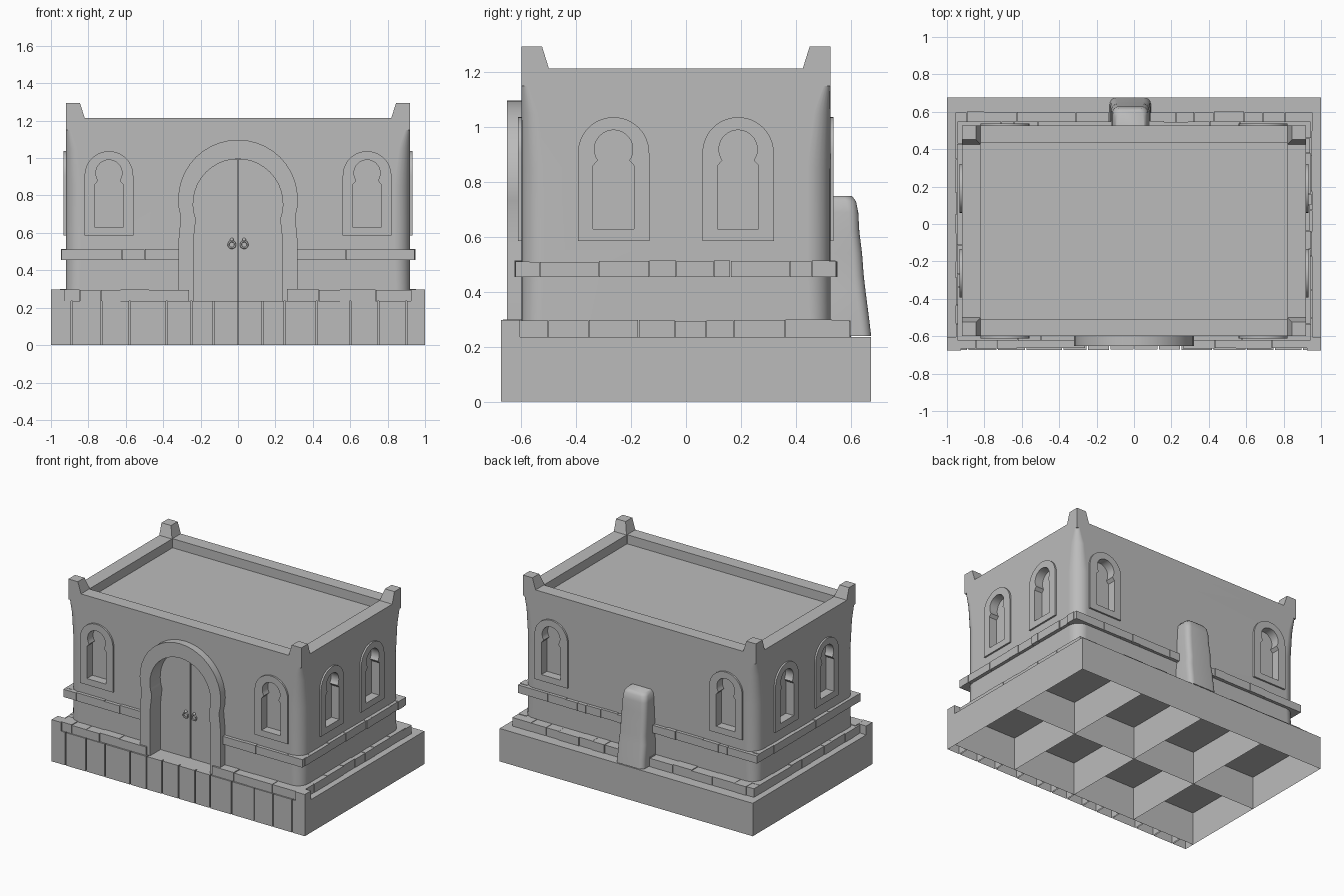
import bpy, bmesh, math, random
from math import sin, cos, pi, radians
from mathutils import Matrix, Vector

random.seed(4)
if "Cube" in bpy.data.objects:
    bpy.data.objects.remove(bpy.data.objects["Cube"])

stone = bpy.data.materials.new("grey_stone")
stone.use_nodes = True
COLOR = (0.5, 0.5, 0.5, 1)
stone.diffuse_color = COLOR
stone.node_tree.nodes["Principled BSDF"].inputs["Base Color"].default_value = COLOR


def finish(bm, name, smooth=None):
    bmesh.ops.recalc_face_normals(bm, faces=bm.faces)
    mesh = bpy.data.meshes.new(name)
    bm.to_mesh(mesh)
    bm.free()
    obj = bpy.data.objects.new(name, mesh)
    bpy.context.collection.objects.link(obj)
    mesh.materials.append(stone)
    if smooth:
        shade(obj, smooth)
    return obj


def shade(obj, angle):
    bpy.ops.object.select_all(action='DESELECT')
    obj.select_set(True)
    bpy.context.view_layer.objects.active = obj
    bpy.ops.object.shade_smooth_by_angle(angle=radians(angle))


def box(bm, lo, hi, M=Matrix(), open_bottom=False):
    lo, hi = Vector(lo), Vector(hi)
    size = Matrix.Diagonal((*(hi - lo), 1))
    verts = bmesh.ops.create_cube(bm, size=1, matrix=M @ Matrix.Translation((lo + hi) / 2) @ size)["verts"]
    if open_bottom:
        low = min(verts, key=lambda v: v.co.z).co.z
        faces = {f for v in verts for f in v.link_faces}
        under = [f for f in faces if all(abs(v.co.z - low) < 1e-5 for v in f.verts)]
        bmesh.ops.delete(bm, geom=under, context='FACES_ONLY')


def loft(bm, sections, cx, cy, steps=6):
    """Stack rounded rectangles given as (half x, half y, radius, z)."""
    rings = []
    for hx, hy, r, z in sections:
        ring = []
        for q, (sx, sy) in enumerate(((1, 1), (-1, 1), (-1, -1), (1, -1))):
            for i in range(steps + 1):
                a = (q + i / steps) * pi / 2
                ring.append(bm.verts.new((cx + sx * (hx - r) + r * cos(a),
                                          cy + sy * (hy - r) + r * sin(a), z)))
        rings.append(ring)
    for a, b in zip(rings, rings[1:]):
        for i in range(len(a)):
            j = (i + 1) % len(a)
            bm.faces.new((a[i], a[j], b[j], b[i]))
    bm.faces.new(rings[0])
    bm.faces.new(rings[-1])


def keyhole(hw, base, shoulder, cz, r, dip, n=24):
    """Outline of an arch whose circle starts dip degrees below its centre."""
    d = radians(dip)
    arc = [-d + (pi + 2 * d) * i / n for i in range(n + 1)]
    return [(hw, base), (hw, shoulder)] + [(r * cos(a), cz + r * sin(a)) for a in arc] + \
           [(-hw, shoulder), (-hw, base)]


def layer(bm, outline, d, M):
    return [bm.verts.new(M @ Vector((u, -d, z))) for u, z in outline]


def prism(bm, outline, d0, d1, M):
    a, b = layer(bm, outline, d0, M), layer(bm, outline, d1, M)
    bm.faces.new(a)
    bm.faces.new(b)
    for i in range(len(a)):
        j = (i + 1) % len(a)
        bm.faces.new((a[i], a[j], b[j], b[i]))


def frame(bm, outer, inner, d0, d1, M):
    rings = [layer(bm, o, d, M) for o, d in ((outer, d0), (outer, d1), (inner, d1), (inner, d0))]
    for k in range(4):
        a, b = rings[k], rings[(k + 1) % 4]
        for i in range(len(a)):
            j = (i + 1) % len(a)
            bm.faces.new((a[i], a[j], b[j], b[i]))


# Wall frames: local x runs along the wall, local -y points outward
HX, HY, CY = 0.92, 0.563, -0.037


def wall(x, y, deg):
    return Matrix.Translation((x, y, 0)) @ Matrix.Rotation(radians(deg), 4, 'Z')


FRONT, BACK = wall(0, CY - HY, 0), wall(0, CY + HY, 180)
RIGHT, LEFT = wall(HX, CY, 90), wall(-HX, CY, -90)
windows = [(M, s * u) for M, u in ((FRONT, 0.69), (BACK, 0.69), (RIGHT, 0.227), (LEFT, 0.227))
           for s in (-1, 1)]

# Hollow plinth cells and front planks
FLOOR = 0.235
bm = bmesh.new()
for i in range(4):
    for y0, y1 in ((-0.6, 0.0), (0.0, 0.675)):
        box(bm, (i * 0.5 - 1, y0, 0), (i * 0.5 - 0.5, y1, FLOOR), open_bottom=True)
finish(bm, "plinth")
bm = bmesh.new()
cuts = [-1, -.89, -.73, -.58, -.38, -.25, -.13, 0, .13, .25, .42, .6, .75, .9, 1]
for a, b in zip(cuts, cuts[1:]):
    box(bm, (a + (0.004 if a > -1 else 0), -0.675 + random.uniform(0, 0.004), 0),
        (b - (0.004 if b < 1 else 0), -0.6, FLOOR), open_bottom=True)
finish(bm, "front_planks")

# House body: square at the parapet, rounded corners lower down, sunken roof
bm = bmesh.new()
loft(bm, [(HX, HY, 0.075, FLOOR), (HX, HY, 0.085, 0.5), (HX, HY, 0.085, 0.85),
          (HX, HY, 0.06, 1.05), (HX, HY, 0.025, 1.15), (HX, HY, 0.004, 1.215),
          (0.82, 0.47, 0.004, 1.215), (0.82, 0.47, 0.004, 1.15)], 0, CY)
body = finish(bm, "house_body")

# Recesses for the door and windows
opening = keyhole(0.075, 0.63, 0.86, 0.92, 0.07, 35)
door_in = keyhole(0.237, FLOOR, 0.57, 0.755, 0.24, 20)
door_mid = keyhole(0.26, FLOOR - 0.05, 0.57, 0.765, 0.265, 20)
door_out = keyhole(0.317, FLOOR, 0.57, 0.778, 0.32, 17)
bm = bmesh.new()
prism(bm, door_mid, -0.08, 0.1, FRONT)
for M, u in windows:
    prism(bm, opening, -0.05, 0.1, M @ Matrix.Translation((u, 0, 0)))
cutter = finish(bm, "recess_cutter")
cutter.hide_render = True
cut = body.modifiers.new("recesses", 'BOOLEAN')
cut.operation, cut.solver, cut.object = 'DIFFERENCE', 'EXACT', cutter
bpy.context.view_layer.objects.active = body
bpy.ops.object.modifier_apply(modifier=cut.name)
bpy.data.objects.remove(cutter)
shade(body, 30)
body.modifiers.new("even_normals", 'WEIGHTED_NORMAL').keep_sharp = True

# Window surrounds
bm = bmesh.new()
surround = keyhole(0.13, 0.585, 0.8, 0.907, 0.13, 0)
for M, u in windows:
    frame(bm, surround, opening, -0.01, 0.012, M @ Matrix.Translation((u, 0, 0)))
finish(bm, "window_surrounds", 30)

# Door arch, two leaves and ring handles
bm = bmesh.new()
frame(bm, door_out, door_in, -0.08, 0.052, FRONT)
finish(bm, "door_arch", 30)
for side, name in ((1, "door_leaf_left"), (-1, "door_leaf_right")):
    half = [p for p in door_in if p[0] * side > 0.004]
    top = (side * 0.004, 0.994)
    low = (side * 0.004, FLOOR)
    half = [low] + half + [top] if side > 0 else [top] + half + [low]
    bm = bmesh.new()
    prism(bm, half, -0.085, -0.065, FRONT)
    finish(bm, name)
    face_y = CY - HY + 0.065
    bpy.ops.mesh.primitive_torus_add(major_radius=0.018, minor_radius=0.005, major_segments=20,
                                     minor_segments=8, location=(side * 0.033, face_y - 0.008, 0.537),
                                     rotation=(pi / 2, 0, 0))
    ring = bpy.context.object
    ring.name = "door_ring"
    bpy.ops.mesh.primitive_uv_sphere_add(segments=12, ring_count=8, radius=0.01,
                                         location=(side * 0.033, face_y - 0.006, 0.563))
    knob = bpy.context.object
    knob.name = "door_knob"
    for o in (ring, knob):
        o.data.materials.append(stone)
        shade(o, 60)


def course(name, runs, z0, z1, widths):
    """Rows of uneven blocks along walls, each run as (wall, start, end, depth)."""
    bm = bmesh.new()
    for M, u, end, depth in runs:
        while u < end - 0.001:
            nxt = u + random.uniform(*widths)
            if end - nxt < widths[0] / 2:
                nxt = end
            box(bm, (u + 0.001, -depth + random.uniform(0, 0.006), z0),
                (nxt - 0.001, 0.03, z1 - random.uniform(0, 0.006)), M)
            u = nxt
    finish(bm, name)


# Belt course and foot kerb
course("belt_course", [(FRONT, -0.945, -0.3, 0.028), (FRONT, 0.3, 0.945, 0.028),
                       (BACK, -0.945, 0.945, 0.026), (RIGHT, -0.56, 0.56, 0.028),
                       (LEFT, -0.56, 0.56, 0.028)], 0.455, 0.515, (0.06, 0.26))
course("foot_kerb", [(FRONT, -0.94, -0.26, 0.068), (FRONT, 0.26, 0.94, 0.068),
                     (BACK, -0.955, 0.955, 0.075), (RIGHT, -0.57, 0.57, 0.036),
                     (LEFT, -0.57, 0.57, 0.036)], FLOOR, 0.3, (0.09, 0.2))
bm = bmesh.new()
for s in (-1, 1):
    x0, x1 = sorted((s * 0.925, s))
    box(bm, (x0, -0.675, FLOOR), (x1, -0.605, 0.298))
finish(bm, "kerb_corners")

# Parapet corner posts, sloping on their inner sides
bm = bmesh.new()
for sx in (-1, 1):
    for sy in (-1, 1):
        rings = [[bm.verts.new((sx * (HX - a * w), CY + sy * (HY - b * w), z))
                  for a, b in ((0, 0), (1, 0), (1, 1), (0, 1))]
                 for w, z in ((0.1, 1.15), (0.1, 1.215), (0.075, 1.295))]
        for p, q in zip(rings, rings[1:]):
            for i in range(4):
                bm.faces.new((p[i], p[i - 1], q[i - 1], q[i]))
        bm.faces.new(rings[0])
        bm.faces.new(rings[-1])
finish(bm, "corner_posts")

# Worn buttress against the back wall
bm = bmesh.new()
shape = [(.11, .675, .24), (.108, .668, .3), (.107, .655, .4), (.1, .648, .46), (.102, .642, .54),
         (.098, .632, .62), (.096, .628, .69), (.09, .62, .73), (.075, .605, .75)]
loft(bm, [(hx, (y - 0.45) / 2, 0.035, z) for hx, y, z in shape], -0.02, 0)
for v in bm.verts:
    depth = min(shape, key=lambda s: abs(s[2] - v.co.z))[1]
    v.co.y += (depth + 0.45) / 2
finish(bm, "back_buttress", 50)
